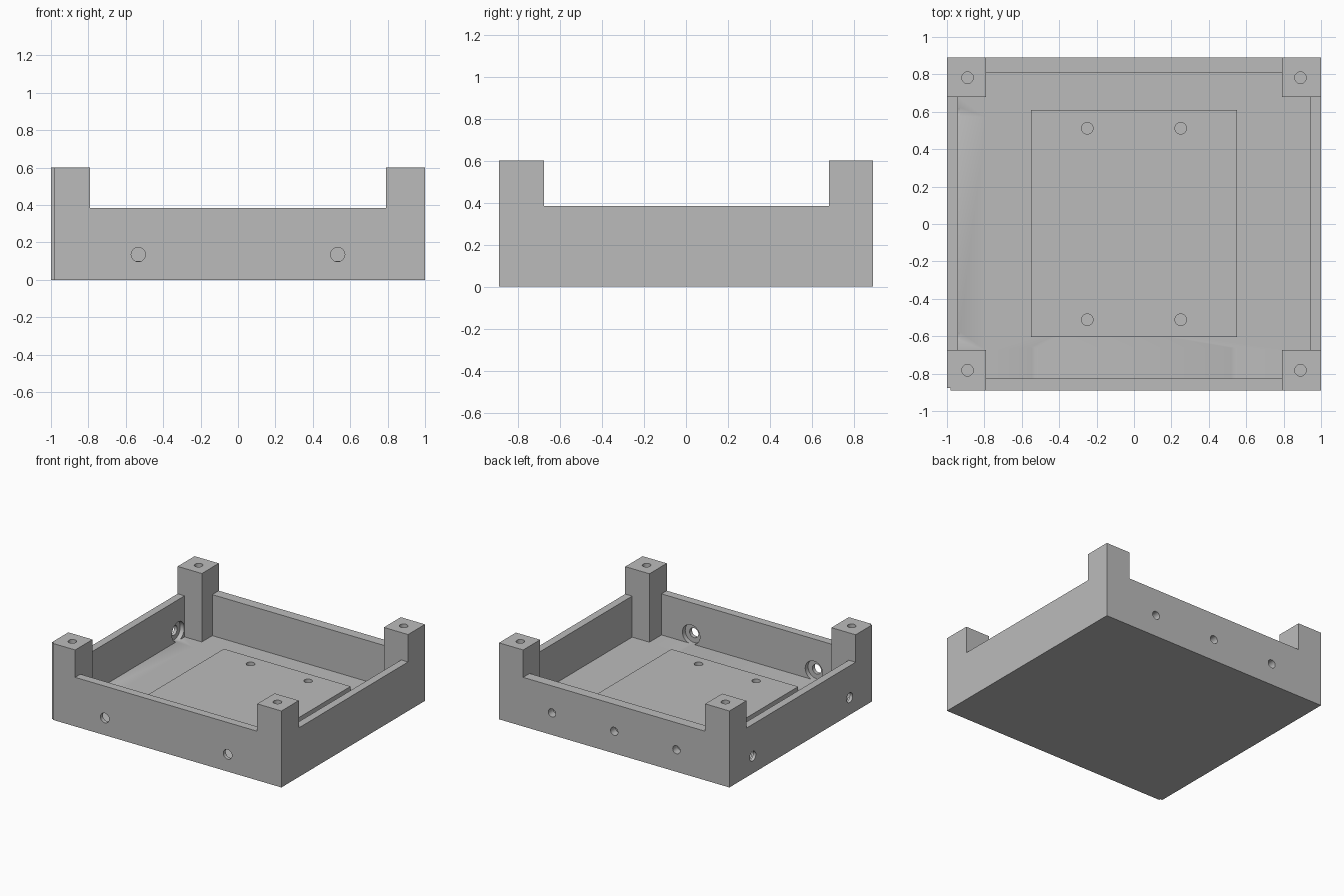
import bpy, bmesh, math
from mathutils import Matrix, Vector

if "Cube" in bpy.data.objects:
    bpy.data.objects.remove(bpy.data.objects["Cube"], do_unlink=True)

grey = bpy.data.materials.new("plain grey")
grey.use_nodes = True
colour = (0.5, 0.5, 0.5, 1)
grey.diffuse_color = colour
grey.node_tree.nodes["Principled BSDF"].inputs["Base Color"].default_value = colour


def finish(name, bm):
    mesh = bpy.data.meshes.new(name)
    bm.to_mesh(mesh)
    bm.free()
    mesh.materials.append(grey)
    obj = bpy.data.objects.new(name, mesh)
    bpy.context.collection.objects.link(obj)
    return obj


def box(name, x0, x1, y0, y1, z0, z1):
    low, high = Vector((x0, y0, z0)), Vector((x1, y1, z1))
    bm = bmesh.new()
    matrix = Matrix.Translation((low + high) / 2) @ Matrix.Diagonal(high - low).to_4x4()
    bmesh.ops.create_cube(bm, size=1, matrix=matrix)
    return finish(name, bm)


def rod(name, start, end, radius):
    start, end = Vector(start), Vector(end)
    axis = end - start
    turn = axis.to_track_quat("Z", "Y").to_matrix().to_4x4()
    bm = bmesh.new()
    bmesh.ops.create_cone(bm, cap_ends=True, segments=32, radius1=radius, radius2=radius,
                          depth=axis.length, matrix=Matrix.Translation((start + end) / 2) @ turn)
    return finish(name, bm)


def cut(target, cutter, keep=False):
    cutter.hide_render = True
    mod = target.modifiers.new("cut", "BOOLEAN")
    mod.operation, mod.solver, mod.object = "DIFFERENCE", "EXACT", cutter
    bpy.context.view_layer.objects.active = target
    bpy.ops.object.modifier_apply(modifier=mod.name)
    if not keep:
        bpy.data.objects.remove(cutter, do_unlink=True)


W, D, H = 1.0, 0.89, 0.6              # half width, half depth, post height
RIM, FLOOR, PLATE = 0.385, 0.063, 0.1  # wall top, floor top, plate top
PX, PF, PB = 0.79, -0.675, 0.68       # inner faces of the corner posts

# Tray: one block, lowered between the posts and hollowed
tray = box("tray_with_posts", -W, W, -D, D, 0, H)
cut(tray, box("gap_cutter", -PX, PX, -2, 2, RIM, 1))
cut(tray, box("gap_cutter", -2, 2, PF, PB, RIM, 1))
cut(tray, box("cavity_cutter", -PX, PX, -0.825, 0.81, FLOOR, 1))
cut(tray, box("cavity_cutter", -0.94, 0.94, PF, PB, FLOOR, 1))

# Small notch down one front corner
cut(tray, box("notch_cutter", -2, -0.982, -2, -0.878, -1, 1))

# Raised mounting plate
plate = box("mounting_plate", -0.55, 0.55, -0.605, 0.61, FLOOR - 0.005, PLATE)

for x in (-1, 1):
    for y in (-1, 1):
        # Screw holes in the post tops
        px, py = x * 0.89, y * 0.782
        cut(tray, rod("post_hole_cutter", (px, py, 0.35), (px, py, 1), 0.031))
        # Screw holes in the plate, going on into the floor
        hx, hy = x * 0.25, y * 0.512
        hole = rod("plate_hole_cutter", (hx, hy, 0.02), (hx, hy, 1), 0.031)
        cut(plate, hole, keep=True)
        cut(tray, hole)

# Counterbored holes through the front and right walls
for s in (-1, 1):
    fx, sy, z = s * 0.533, s * 0.6, 0.135
    cut(tray, rod("front_hole_cutter", (fx, -1.2, z), (fx, -0.7, z), 0.038))
    cut(tray, rod("front_bore_cutter", (fx, -0.86, z), (fx, -0.66, z), 0.076))
    cut(tray, rod("side_hole_cutter", (-1.2, sy, z), (-0.935, sy, z), 0.038))
    cut(tray, rod("side_bore_cutter", (-0.975, sy, z), (-0.93, sy, z), 0.076))

# Blind holes in the back wall
for x in (-0.54, 0, 0.54):
    cut(tray, rod("back_hole_cutter", (x, 0.83, 0.173), (x, 1.2, 0.173), 0.032))

# Smooth the hole walls, keep the block edges sharp
for obj in (tray, plate):
    bpy.ops.object.select_all(action="DESELECT")
    obj.select_set(True)
    bpy.context.view_layer.objects.active = obj
    bpy.ops.object.shade_smooth_by_angle(angle=math.radians(30))
